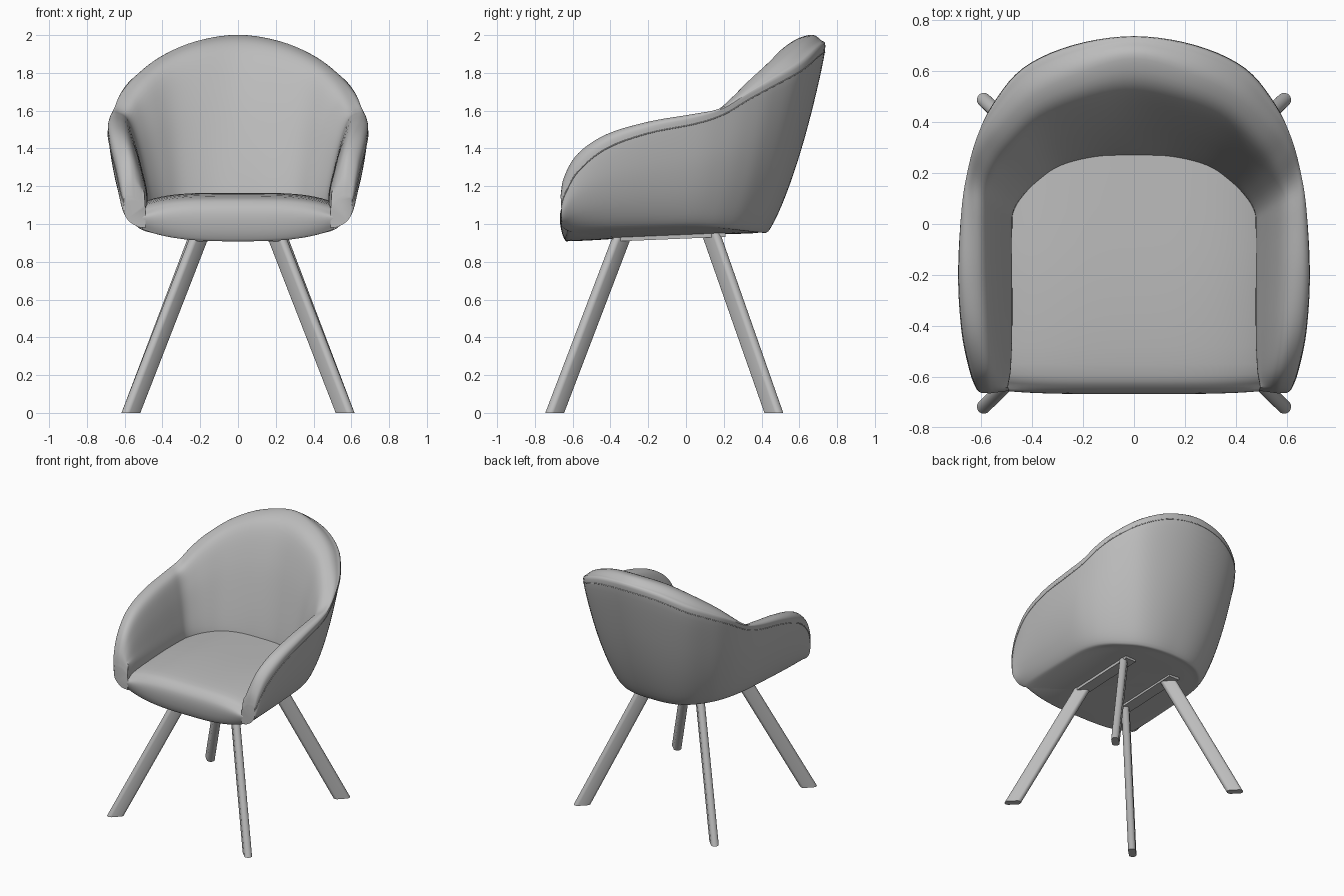
import bpy, bmesh, math
from mathutils import Vector as V

if "Cube" in bpy.data.objects:
    bpy.data.objects.remove(bpy.data.objects["Cube"])

grey = bpy.data.materials.new("light grey")
grey.diffuse_color = (0.5, 0.5, 0.5, 1)
grey.use_nodes = True
grey.node_tree.nodes["Principled BSDF"].inputs["Base Color"].default_value = grey.diffuse_color


def spline(pts, n):
    """Catmull-Rom through pts (any dimension), n steps per span."""
    out = []
    for i in range(len(pts) - 1):
        a, b, c, d = (pts[max(i - 1, 0)], pts[i], pts[i + 1], pts[min(i + 2, len(pts) - 1)])
        for k in range(n):
            t = k / n
            out.append([0.5 * (2 * q + (r - p) * t + (2 * p - 5 * q + 4 * r - s) * t * t
                               + (3 * q - p - 3 * r + s) * t ** 3)
                        for p, q, r, s in zip(a, b, c, d)])
    out.append(list(pts[-1]))
    return out


def loft(name, rings, closed=False, cap_from=None, angle=45):
    """Skin a list of equally long point rows; optionally cap both ends."""
    bm = bmesh.new()
    rows = [[bm.verts.new(p) for p in r] for r in rings]
    n = len(rows[0])
    for a, b in zip(rows, rows[1:]):
        for j in range(n if closed else n - 1):
            k = (j + 1) % n
            bm.faces.new((a[j], a[k], b[k], b[j]))
    if cap_from is not None:
        bm.faces.new(rows[0][cap_from:])
        bm.faces.new(rows[-1][cap_from:][::-1])
    bmesh.ops.remove_doubles(bm, verts=bm.verts, dist=0.0005)
    bmesh.ops.recalc_face_normals(bm, faces=bm.faces)
    me = bpy.data.meshes.new(name)
    bm.to_mesh(me)
    bm.free()
    ob = bpy.data.objects.new(name, me)
    bpy.context.collection.objects.link(ob)
    me.materials.append(grey)
    bpy.ops.object.select_all(action='DESELECT')
    ob.select_set(True)
    bpy.context.view_layer.objects.active = ob
    bpy.ops.object.shade_smooth_by_angle(angle=math.radians(angle))
    return ob


def under(x, y):
    """Height of the gently dished underside."""
    return 0.91 + 0.075 * (abs(x) / 0.56) ** 3 + 0.045 * (y + 0.64) / 1.05


# Shell: stations from back centre to arm front
# base x y | seam x y z | crest x y z | inner foot x y
half = [
    (0, .45, 0, .735, 1.91, 0, .65, 2.0, 0, .27),
    (.16, .435, .24, .70, 1.885, .22, .59, 1.965, .15, .265),
    (.29, .385, .435, .61, 1.81, .40, .50, 1.885, .29, .23),
    (.40, .29, .555, .465, 1.73, .525, .375, 1.78, .38, .17),
    (.46, .21, .615, .335, 1.66, .595, .28, 1.69, .44, .11),
    (.50, .12, .65, .20, 1.58, .63, .17, 1.605, .475, .05),
    (.525, 0, .675, .05, 1.53, .635, .04, 1.58, .48, -.02),
    (.535, -.2, .688, -.2, 1.48, .63, -.2, 1.54, .48, -.2),
    (.54, -.42, .675, -.42, 1.40, .615, -.42, 1.475, .48, -.42),
    (.54, -.57, .645, -.57, 1.28, .59, -.57, 1.375, .485, -.57),
    (.535, -.635, .62, -.64, 1.16, .575, -.645, 1.25, .495, -.635),
    (.525, -.655, .602, -.66, 1.10, .565, -.665, 1.14, .49, -.655)]
flip = (-1, 1, -1, 1, 1, -1, 1, 1, -1, 1)
stations = [[v * f for v, f in zip(s, flip)] for s in half[:0:-1]] + half
STEP = 5


def section(s):
    B = V((s[0], s[1], under(s[0], s[1]) + 0.025 - 0.025 * abs(s[0])))
    S, C = V(s[2:5]), V(s[5:8])
    I = V((s[8], s[9], min(1.16, C.z - 0.06)))
    n = V((S.x - I.x, S.y - I.y, 0)).normalized()
    up = V((0, 0, 1))
    pts = []
    for k in (0, 0.5, 0.88):                      # underside
        x, y = B.x * k, -0.1 + (B.y + 0.1) * k
        pts.append(V((x, y, under(x, y))))
    pts += [B, B.lerp(S, .25) + n * .03, B.lerp(S, .6) + n * .03, S,
            S.lerp(C, .45) + up * .024 + n * .016, C]
    for a, b in ((.32, .08), (.6, .35), (.84, .7)):  # padded inner face
        p = C.lerp(I, a)
        p.z = C.z + (I.z - C.z) * b
        pts.append(p)
    pts += [I, I - up * 0.1]
    return spline(pts, STEP)


rings = [section(s) for s in spline(stations, 5)]
loft("back_and_arm_shell", rings, cap_from=3 * STEP)

# Piping along the outer seam
cu = bpy.data.curves.new("seam_piping", 'CURVE')
cu.dimensions = '3D'
cu.bevel_depth = 0.003
cu.bevel_resolution = 2
sp = cu.splines.new('POLY')
sp.points.add(len(rings) - 1)
for p, r in zip(sp.points, rings):
    p.co = (*r[6 * STEP], 1)
cu.materials.append(grey)
bpy.context.collection.objects.link(bpy.data.objects.new("seam_piping", cu))

# Seat cushion with rolled front edge
HW = 0.505
cushion = []
for i in range(33):
    x = -HW + 2 * HW * i / 32
    e = (abs(x) / HW) ** 4
    rear = 0.32 - 0.9 * x * x
    top = 1.165 - 0.05 * e
    lift, back = .006 * e, .012 * e
    f = under(x, -0.64) + lift
    prof = [(rear, under(x, rear) + .02 + lift), (-.3, under(x, -.3) + .002 + lift * 3),
            (-.59, f), (-.645 + back, f + .012),
            (-.668 + back, f * .5 + top * .5 - .01), (-.645 + back, top - .06), (-.55, top - .02),
            (-.2, top), (rear, top - .005)]
    cushion.append([(x, y, z) for y, z in spline(prof, 4)])
loft("seat_cushion", cushion, closed=True, cap_from=0, angle=60)

# Splayed legs with a flattened round section, and their mounting bars
for side, sx in (("right", 1), ("left", -1)):
    for end, sy, y0, y1, top in (("front", -1, -.695, -.34, .93), ("rear", 1, .465, .13, .955)):
        ends = []
        for cx, cy, z in ((.567, y0, 0), (.205, y1, top)):
            ring = []
            for k in range(24):
                a = 2 * math.pi * (k + .5) / 24
                u = .0275 * math.cos(a) + math.copysign(.032, math.cos(a))
                w = .0275 * math.sin(a)
                ring.append((sx * (cx + (u - w) * .7071), cy + sy * (u + w) * .7071, z))
            ends.append(ring)
        loft(f"{end}_{side}_leg", ends, closed=True, cap_from=0)
    bar = [[(sx * x, y, z) for x, z in ((.16, b), (.25, b), (.25, b + .04), (.16, b + .04))]
           for y, b in ((-.39, .907), (.21, .932))]
    loft(f"{side}_mounting_bar", bar, closed=True, cap_from=0, angle=30)
